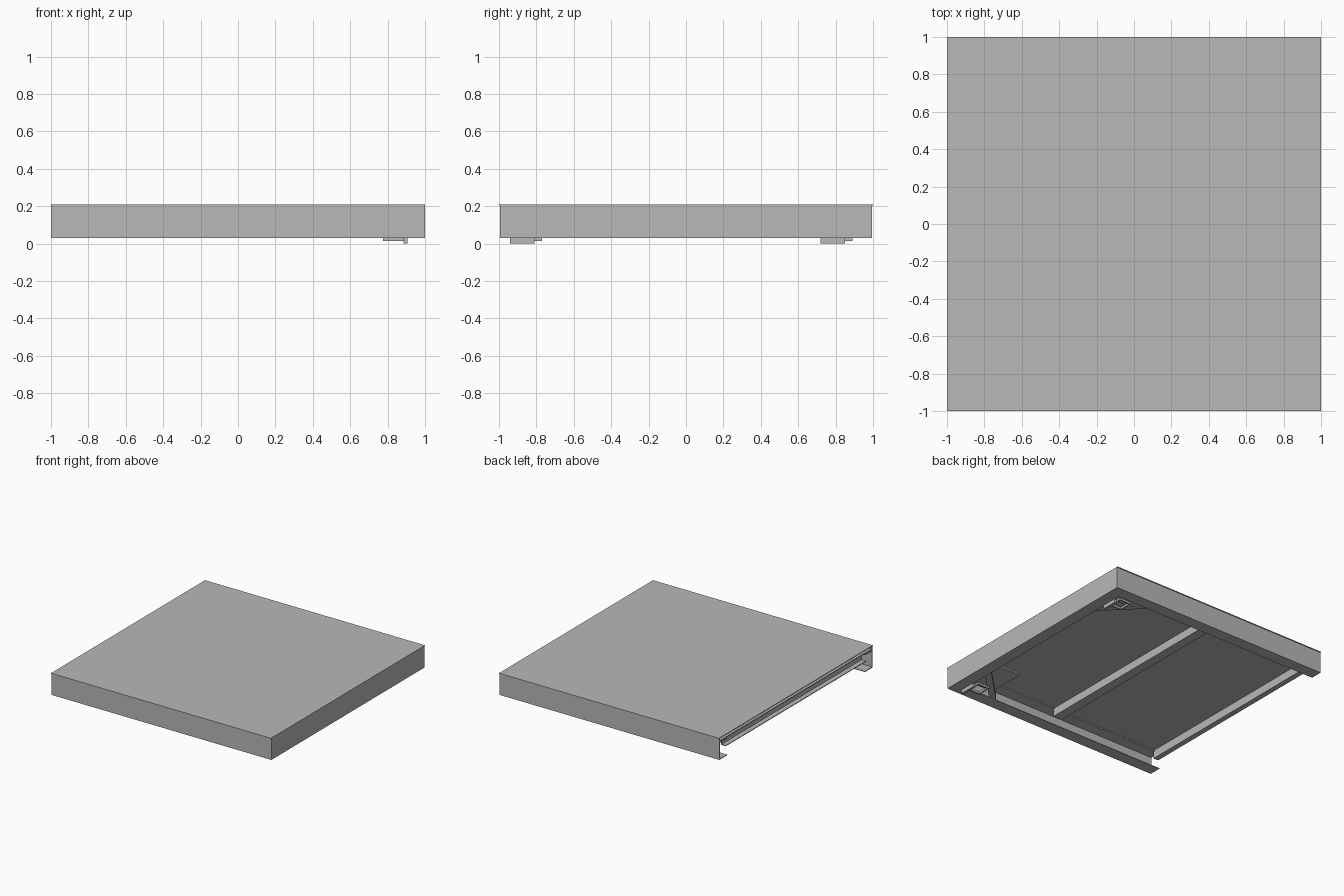
import bpy, bmesh
from mathutils import Vector, Matrix

old = bpy.data.objects.get("Cube")
if old:
    bpy.data.objects.remove(old, do_unlink=True)

steel = bpy.data.materials.new("grey_steel")
steel.use_nodes = True
GREY = (0.48, 0.48, 0.48, 1)
steel.diffuse_color = GREY
steel.node_tree.nodes["Principled BSDF"].inputs["Base Color"].default_value = GREY

T = 0.006                       # sheet thickness
BOTTOM, DECK, TOP = 0.03, 0.18, 0.21
FLANGE = 0.1


def make(name, boxes, matrix=Matrix()):
    """One object from boxes given as (x0, x1), (y0, y1), (z0, z1)."""
    bm = bmesh.new()
    for spans in boxes:
        size = Vector([b - a for a, b in spans])
        mid = Vector([(a + b) / 2 for a, b in spans])
        bmesh.ops.create_cube(bm, size=1, matrix=Matrix.Translation(mid) @ Matrix.Diagonal(size).to_4x4())
    bm.transform(matrix)
    bmesh.ops.recalc_face_normals(bm, faces=bm.faces)
    mesh = bpy.data.meshes.new(name)
    bm.to_mesh(mesh)
    bm.free()
    mesh.materials.append(steel)
    obj = bpy.data.objects.new(name, mesh)
    bpy.context.collection.objects.link(obj)
    return obj


def sides(s, a, b):
    """Ordered span from a to b on the side given by sign s."""
    return tuple(sorted((s * a, s * b)))


# Outer skin and inner deck sheet, hollow between and open at the right end
make("top_sheet", [((-1, 1), (-1, 1), (TOP - T, TOP))])
make("inner_sheet", [((-0.995, 0.995), (-0.99, 0.99), (DECK - T / 2, DECK + T / 2))])

# Channel rails on three sides: wall, bottom flange, upper flange
for name, s in (("front_rail", -1), ("back_rail", 1)):
    make(name, [((-1, 1), sides(s, 0.995 - T, 0.995), (BOTTOM, TOP - T)),
                ((-1, 1), sides(s, 0.995 - FLANGE, 0.995), (BOTTOM, BOTTOM + T)),
                ((-1, 1), sides(s, 0.995 - FLANGE, 0.995), (DECK - 2 * T, DECK - T / 2))])
make("end_rail", [((1 - T, 1), (-0.995, 0.995), (BOTTOM, TOP - T)),
                  ((1 - FLANGE, 1), (-0.995, 0.995), (BOTTOM, BOTTOM + T)),
                  ((1 - FLANGE, 1), (-0.995, 0.995), (DECK - 2 * T, DECK - T / 2))])

# Cross beams under the deck, each an upright web with a lower lip
for name, x, lip in (("middle_beam", 0.03, 0.08), ("open_end_beam", -0.955, 0.045)):
    make(name, [((x - T, x), (-0.91, 0.91), (0.11, DECK)),
                ((x - lip, x), (-0.91, 0.91), (0.11, 0.11 + T))])

# Corner reinforcement and latches at the left end
for name, s in (("front", -1), ("back", 1)):
    make(name + "_corner_plate", [((0.565, 0.99), sides(s, 0.66, 0.985), (DECK - 3 * T, DECK - T))])
    turn = Matrix.Translation((0.75, s * 0.75, 0)) @ Matrix.Rotation(-s * 0.7854, 4, "Z")
    make(name + "_corner_strap", [((-0.25, 0.25), sides(s, 0, 0.05), (BOTTOM + T, BOTTOM + 2 * T)),
                                  ((-0.2, 0.2), sides(s, 0, T), (BOTTOM + T, 0.07))], turn)

    # Upright plate with a square ring beside it
    y = -0.94 if s < 0 else 0.72
    z = (0.013, BOTTOM)
    ring = (y + 0.05, y + 0.17)
    w = 0.012
    make(name + "_latch", [((0.885, 0.905), (y, y + 0.13), (0, BOTTOM)),
                           ((0.775, 0.775 + w), ring, z),
                           ((0.873, 0.885), ring, z),
                           ((0.775, 0.885), (ring[0], ring[0] + w), z),
                           ((0.775, 0.885), (ring[1] - w, ring[1]), z)])
